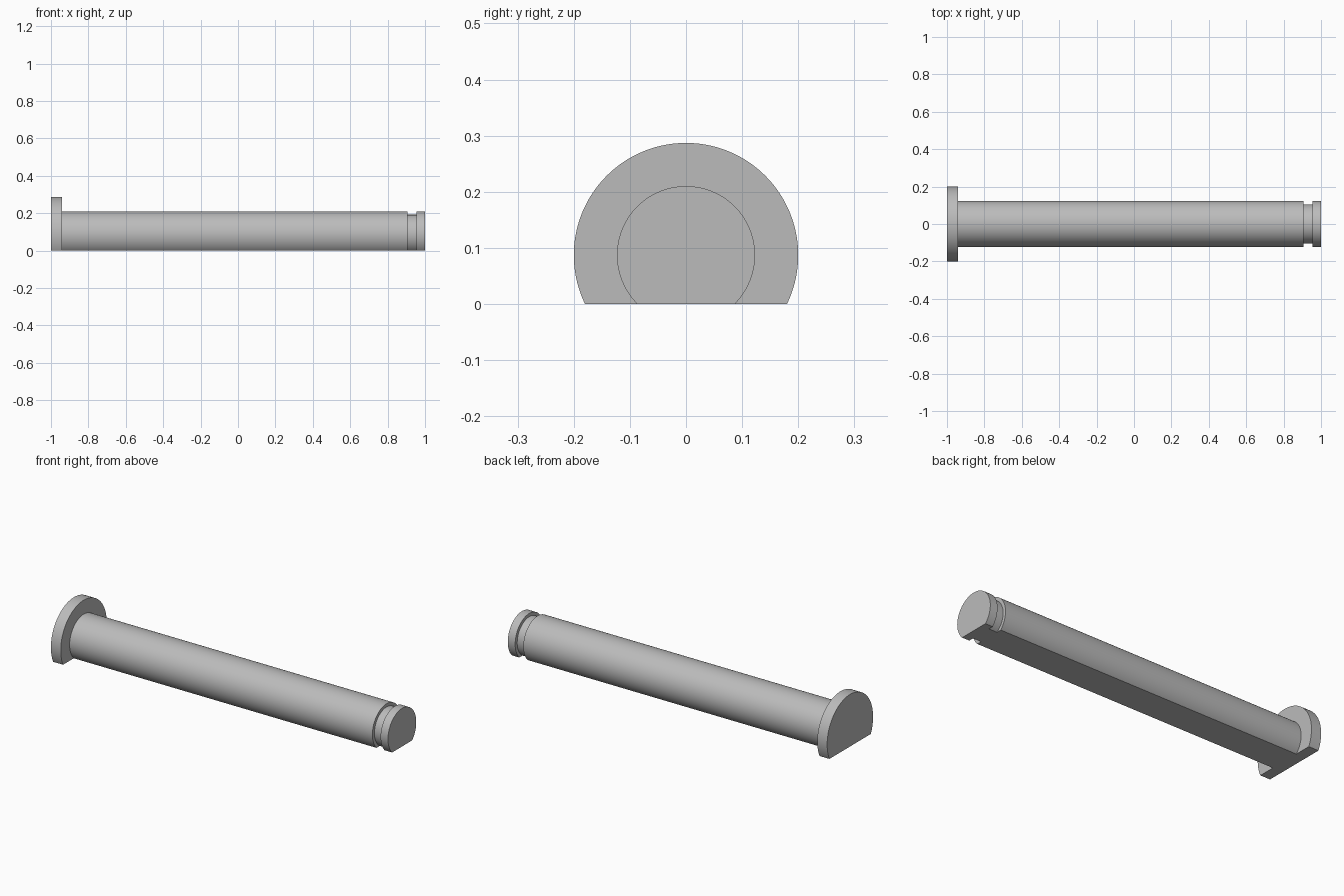
import bpy, bmesh, math
from mathutils import Matrix

cube = bpy.data.objects.get("Cube")
if cube:
    bpy.data.objects.remove(cube, do_unlink=True)

AXIS_Z = 0.087
SEGMENTS = 128

steel = bpy.data.materials.new("steel grey")
steel.use_nodes = True
grey = (0.5, 0.5, 0.5, 1)
steel.diffuse_color = grey
steel.node_tree.nodes["Principled BSDF"].inputs["Base Color"].default_value = grey

# Half profile along the pin: flange, shaft, retaining groove, end collar
profile = [(-1, 0), (-1, 0.2), (-0.94, 0.2), (-0.94, 0.123), (0.905, 0.123),
           (0.905, 0.105), (0.955, 0.105), (0.955, 0.123), (1, 0.123), (1, 0)]

# Revolve the profile around the long axis
bm = bmesh.new()
verts = [bm.verts.new((x, 0, r)) for x, r in profile]
edges = [bm.edges.new(pair) for pair in zip(verts, verts[1:])]
bmesh.ops.spin(bm, geom=verts + edges, cent=(0, 0, 0), axis=(1, 0, 0),
               angle=math.tau, steps=SEGMENTS, use_duplicate=False)
bmesh.ops.remove_doubles(bm, verts=bm.verts[:], dist=1e-5)
bmesh.ops.transform(bm, matrix=Matrix.Translation((0, 0, AXIS_Z)), verts=bm.verts[:])

# Slice off the underside and close it with one flat face
bmesh.ops.bisect_plane(bm, geom=bm.verts[:] + bm.edges[:] + bm.faces[:], dist=1e-6,
                       plane_co=(0, 0, 0), plane_no=(0, 0, 1), clear_inner=True)
rim = [e for e in bm.edges if e.is_boundary]
bmesh.ops.triangle_fill(bm, edges=rim, use_beauty=True)
bmesh.ops.dissolve_limit(bm, angle_limit=0.001, verts=bm.verts[:], edges=bm.edges[:])
bmesh.ops.recalc_face_normals(bm, faces=bm.faces[:])

mesh = bpy.data.meshes.new("flanged_pin")
bm.to_mesh(mesh)
bm.free()
mesh.materials.append(steel)
pin = bpy.data.objects.new("flanged_pin", mesh)
bpy.context.collection.objects.link(pin)

# Smooth the round surfaces, keep the steps and the flat sharp
bpy.context.view_layer.objects.active = pin
pin.select_set(True)
bpy.ops.object.shade_smooth_by_angle(angle=math.radians(30))
